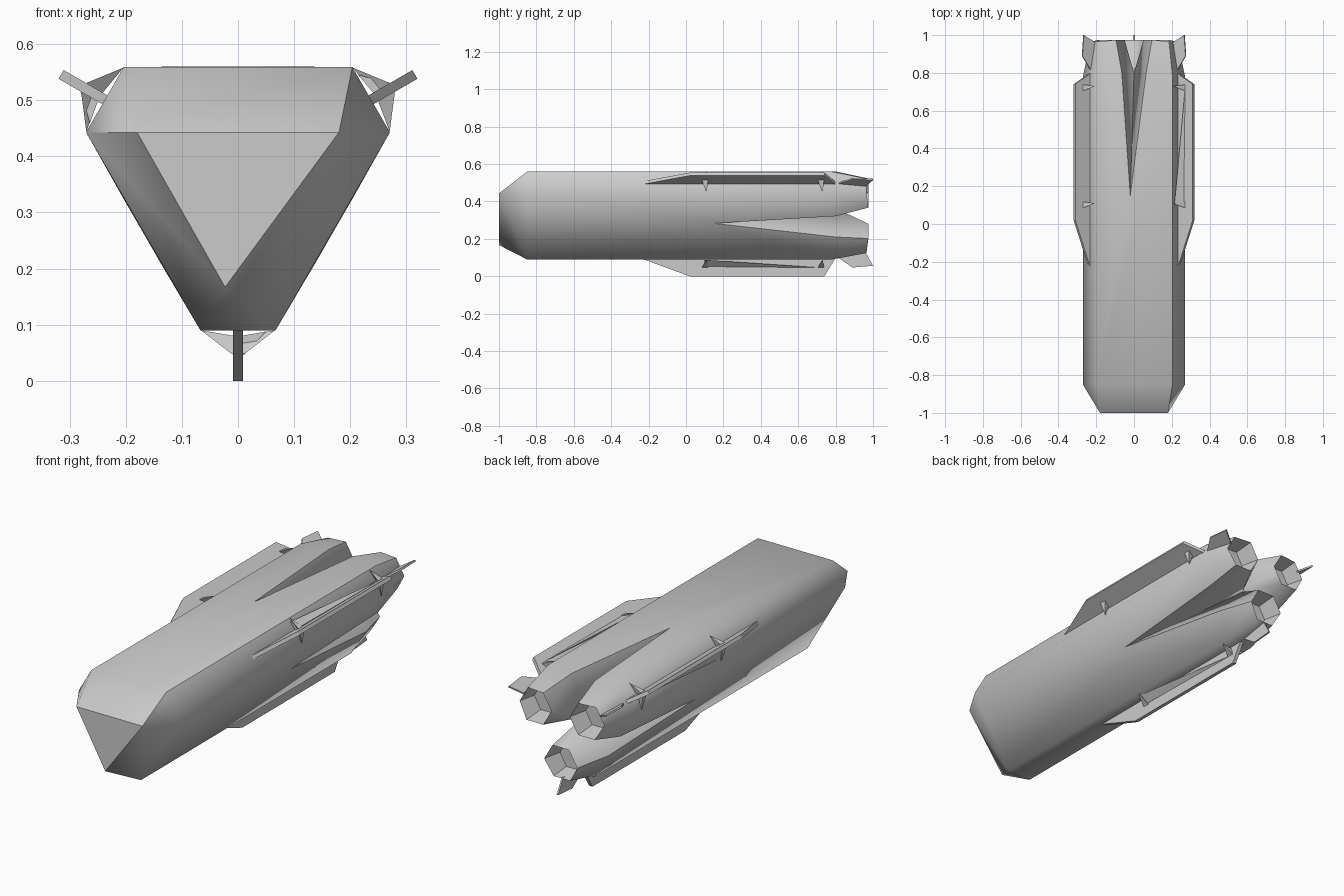
import bpy, bmesh, math

cube = bpy.data.objects.get("Cube")
if cube:
    bpy.data.objects.remove(cube)

AXIS_Z = 0.364

grey = bpy.data.materials.new("hull_grey")
grey.use_nodes = True
grey.diffuse_color = (0.6, 0.6, 0.6, 1)
grey.node_tree.nodes["Principled BSDF"].inputs["Base Color"].default_value = (0.6, 0.6, 0.6, 1)


def place(k, r, t, y):
    """Point at radius r and sideways offset t in the frame of corner k."""
    a = math.radians(120 * k - 90)
    return (r * math.cos(a) - t * math.sin(a), y,
            AXIS_Z + r * math.sin(a) + t * math.cos(a))


def finish(bm, name):
    bmesh.ops.recalc_face_normals(bm, faces=bm.faces)
    mesh = bpy.data.meshes.new(name)
    bm.to_mesh(mesh)
    bm.free()
    mesh.materials.append(grey)
    obj = bpy.data.objects.new(name, mesh)
    bpy.context.collection.objects.link(obj)
    return obj


def plate(name, k, outline, half):
    """Radial plate from a (y, r) outline."""
    bm = bmesh.new()
    rings = [[bm.verts.new(place(k, r, t, y)) for y, r in outline] for t in (-half, half)]
    bm.faces.new(rings[0])
    bm.faces.new(rings[1])
    n = len(outline)
    for i in range(n):
        j = (i + 1) % n
        bm.faces.new((rings[0][i], rings[0][j], rings[1][j], rings[1][i]))
    return finish(bm, name)


def spike(name, points):
    """Four-cornered solid."""
    bm = bmesh.new()
    v = [bm.verts.new(p) for p in points]
    for i in range(4):
        bm.faces.new(v[:i] + v[i + 1:])
    return finish(bm, name)


# Hull: blunt nose, six-sided body, tail split into three lobes
bm = bmesh.new()
nose = [bm.verts.new((x, -1, z)) for x, z in ((-0.023, 0.167), (0.18, 0.443), (-0.18, 0.443))]


def pair(r, t, y):
    return [[bm.verts.new(place(k, r, s * t, y)) for s in (-1, 1)] for k in range(3)]


front = pair(0.274, 0.067, -0.85)
shoulder = pair(0.274, 0.067, 0.78)
flank = pair(0.154, 0.138, 0.8)
# six-sided lobe ends
tail = pair(0.24, 0.045, 0.965)
split = pair(0.162, 0.09, 0.975)
inner = pair(0.084, 0.045, 0.975)
notch = [bm.verts.new(place(k, 0.081, 0.18, 0.15)) for k in range(3)]
crotch = bm.verts.new((0, 0.8, AXIS_Z))

bm.faces.new(nose)
for k in range(3):
    n = (k + 1) % 3
    bm.faces.new((front[k][0], front[k][1], nose[k]))
    bm.faces.new((front[k][1], front[n][0], nose[n], nose[k]))
    # corner strip
    bm.faces.new((front[k][0], front[k][1], shoulder[k][1], shoulder[k][0]))
    bm.faces.new((shoulder[k][0], shoulder[k][1], tail[k][1], tail[k][0]))
    # broad side, running out between the lobes
    bm.faces.new((front[k][1], front[n][0], shoulder[n][0], notch[k], shoulder[k][1]))
    # flank and groove wall on each side of the notch
    for lobe, s in ((k, 1), (n, 0)):
        bm.faces.new((notch[k], shoulder[lobe][s], flank[lobe][s]))
        bm.faces.new((shoulder[lobe][s], tail[lobe][s], split[lobe][s], flank[lobe][s]))
        bm.faces.new((notch[k], crotch, flank[lobe][s]))
        bm.faces.new((flank[lobe][s], crotch, inner[lobe][s], split[lobe][s]))
    bm.faces.new((crotch, inner[k][0], inner[k][1]))
    # hollow lobe end
    rim = [tail[k][0], tail[k][1], split[k][1], inner[k][1], inner[k][0], split[k][0]]
    pit = []
    for i in range(6):
        a = math.radians(60 * i - 30)
        pit.append(bm.verts.new(place(k, 0.162 + 0.07 * math.cos(a), 0.07 * math.sin(a), 0.88)))
    for i in range(6):
        j = (i + 1) % 6
        bm.faces.new((rim[i], rim[j], pit[j], pit[i]))
    bm.faces.new(pit)

# Smooth hull with creases on the nose, one long edge and the grooves
bmesh.ops.recalc_face_normals(bm, faces=bm.faces)
crease = {nose[1], front[1][1], shoulder[1][1], tail[1][1]}
nose_left = {nose[2], front[2][1]}
for f in bm.faces:
    f.smooth = True
for e in bm.edges:
    a, b = e.verts
    at_nose = a in nose and b in nose
    at_tail = min(a.co.y, b.co.y) > 0.85
    long_edge = a in crease and b in crease
    steep = e.calc_face_angle(0) > math.radians(65)
    if at_nose or at_tail or long_edge or steep or set(e.verts) == nose_left:
        e.smooth = False
finish(bm, "hull")

# Fins, slats, braces and tail fins on each corner
for k, side in enumerate(("lower", "left", "right")):
    plate(side + "_fin", k, ((-0.25, 0.265), (0.02, 0.364), (0.74, 0.364), (0.8, 0.265)), 0.009)
    plate(side + "_tail_fin", k,
          ((0.8, 0.255), (0.89, 0.317), (1.0, 0.308), (0.96, 0.235)), 0.004)

    # slat on one flank of the fin, narrowing towards the tail
    spike(side + "_fin_slat",
          (place(k, 0.276, 0.05, 0.1), place(k, 0.312, 0.014, 0.1),
           place(k, 0.285, 0, 0.1), place(k, 0.318, 0.01, 0.72)))

    # pointed braces from the hull edges up to the fin
    for end, y in (("front", 0.11), ("rear", 0.73)):
        for s, label in ((-1, "a"), (1, "b")):
            spike(f"{side}_{end}_brace_{label}",
                  (place(k, 0.274, s * 0.066, y), place(k, 0.317, s * 0.01, y - 0.025),
                   place(k, 0.317, s * 0.01, y + 0.008), place(k, 0.285, 0, y)))
